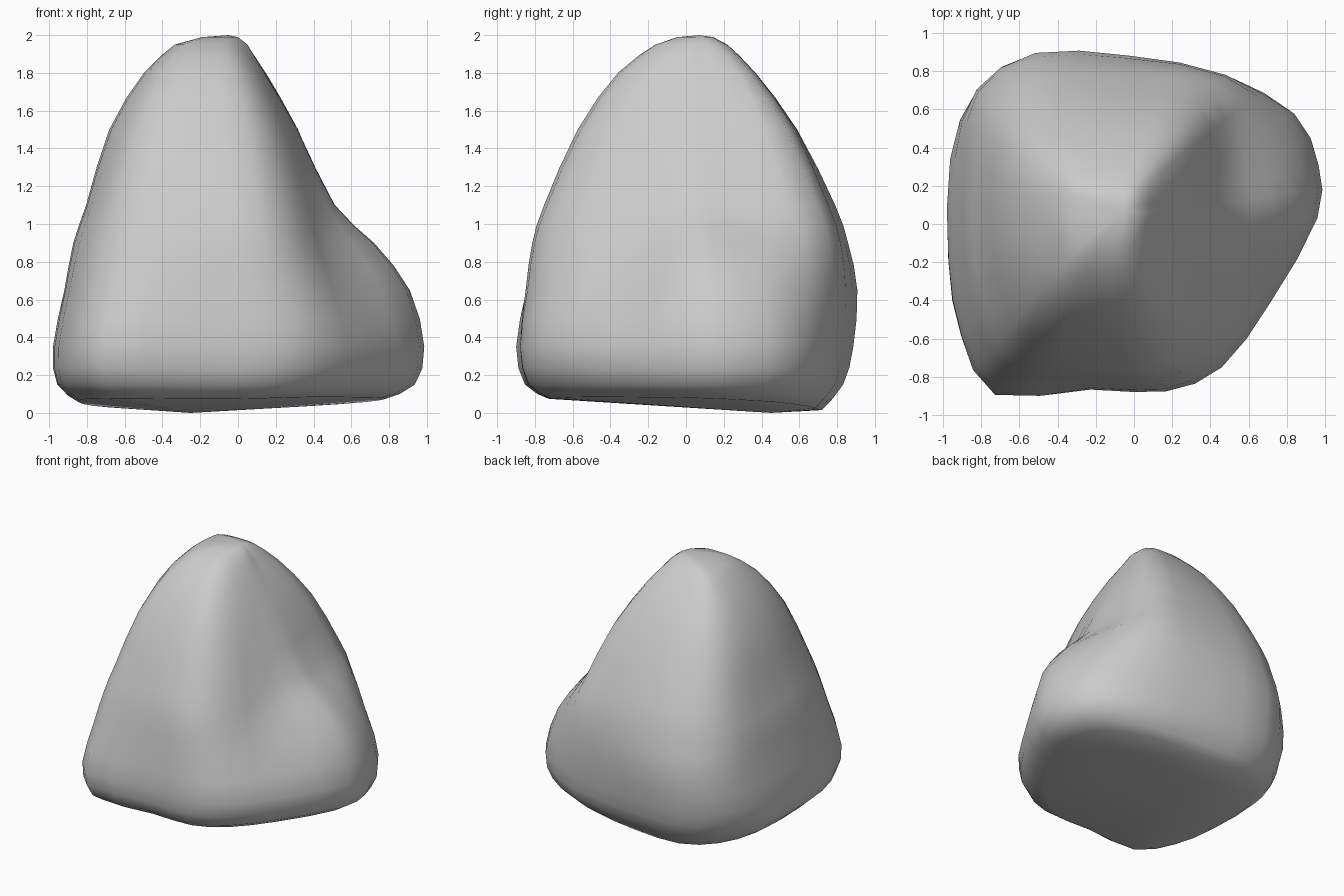
import bpy, bmesh
from math import radians, cos, sin
from mathutils import Vector

if "Cube" in bpy.data.objects:
    bpy.data.objects.remove(bpy.data.objects["Cube"])

# Boulder: stacked radial cross-sections about a core axis
AXIS = (-0.15, 0.03)
ANGLES = [0, 14, 29, 50, 82, 113, 135, 159, 195, 219, 238, 265, 289, 308, 333]
HEIGHTS = [0.15, 0.35, 0.65, 0.9, 1.1, 1.5, 1.8, 1.95]
RADII = [
    [1.06, 1.10, 1.08, .93, .79, .86, .88, .84, .83, .95, 1.03, .86, .91, .92, .92],
    [1.11, 1.15, 1.13, .97, .84, .92, .95, .87, .85, .97, 1.09, .90, .96, .99, .97],
    [1.04, 1.06, 1.05, .98, .86, .94, .94, .81, .79, .90, 1.00, .87, .92, .91, .84],
    [.86, .87, .90, .95, .82, .88, .88, .76, .74, .83, .92, .83, .88, .82, .71],
    [.66, .67, .72, .87, .75, .81, .81, .69, .67, .75, .84, .77, .81, .74, .63],
    [.46, .48, .53, .66, .56, .59, .62, .56, .54, .59, .66, .60, .62, .56, .47],
    [.29, .30, .34, .41, .34, .36, .40, .37, .35, .39, .43, .39, .40, .36, .30],
    [.20, .20, .22, .23, .19, .20, .22, .19, .19, .20, .22, .19, .20, .20, .19],
]


def ring(z, radii):
    return [Vector((AXIS[0] + r * cos(radians(a)), AXIS[1] + r * sin(radians(a)), z))
            for a, r in zip(ANGLES, radii)]


def midpoint(a, b, c, d):
    """Catmull-Rom point halfway between b and c."""
    return (9 * (b + c) - a - d) / 16


def refine_loop(p):
    n, out = len(p), []
    for i in range(n):
        out += [p[i], midpoint(p[i - 1], p[i], p[(i + 1) % n], p[(i + 2) % n])]
    return out


# Underside rim, slightly tilted so the rock rests on its back
rim = ring(0, [r * 0.86 for r in RADII[0]])
for p in rim:
    p.z = 0.045 - 0.04 * p.y + 0.05 * max(0, abs(p.x + 0.25) - 0.3)

rings = [refine_loop(r) for r in [rim] + [ring(z, r) for z, r in zip(HEIGHTS, RADII)]]

# Add an intermediate ring between each pair
rows = []
for i, r in enumerate(rings):
    rows.append(r)
    if i + 1 < len(rings):
        a, c, d = rings[max(i - 1, 0)], rings[i + 1], rings[min(i + 2, len(rings) - 1)]
        rows.append([midpoint(*q) for q in zip(a, r, c, d)])

# Skin the rings and close both ends
bm = bmesh.new()
grid = [[bm.verts.new(p) for p in row] for row in rows]
n = len(grid[0])
for low, high in zip(grid, grid[1:]):
    for i in range(n):
        j = (i + 1) % n
        bm.faces.new((low[i], low[j], high[j], high[i]))
base = bm.verts.new((-0.25, 0.45, 0.0))
peak = bm.verts.new((-0.05, 0.07, 2.0))
shoulder = [bm.verts.new(peak.co.lerp(v.co, 0.5) + Vector((0, 0, 0.014))) for v in grid[-1]]
for i in range(n):
    j = (i + 1) % n
    bm.faces.new((base, grid[0][j], grid[0][i]))
    bm.faces.new((grid[-1][i], grid[-1][j], shoulder[j], shoulder[i]))
    bm.faces.new((shoulder[i], shoulder[j], peak))
bmesh.ops.recalc_face_normals(bm, faces=bm.faces)
for f in bm.faces:
    f.smooth = True

mesh = bpy.data.meshes.new("boulder")
bm.to_mesh(mesh)
bm.free()
boulder = bpy.data.objects.new("boulder", mesh)
bpy.context.collection.objects.link(boulder)
